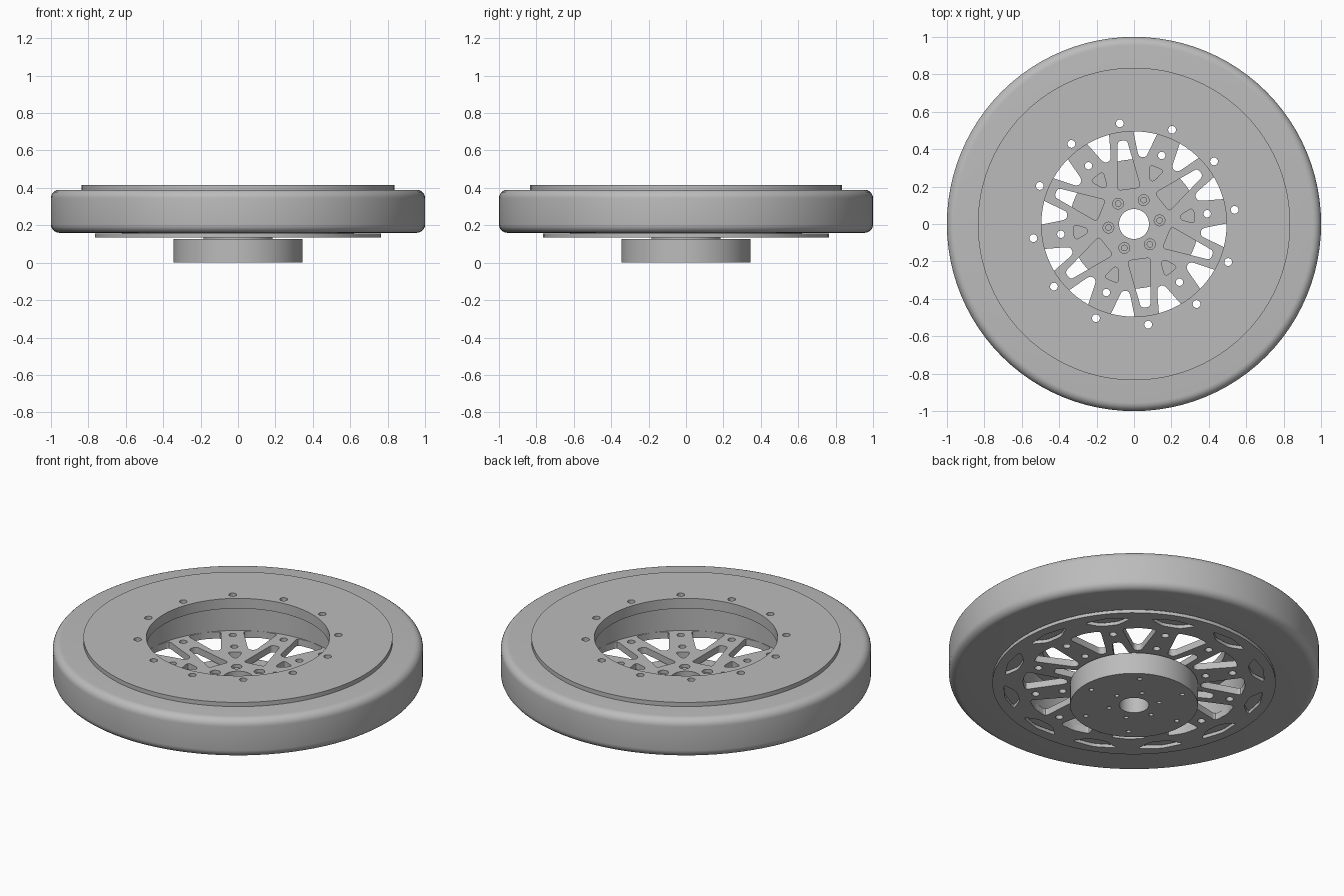
import bpy, bmesh
from math import sin, cos, pi, radians
from mathutils import Vector

cube = bpy.data.objects.get("Cube")
if cube:
    bpy.data.objects.remove(cube, do_unlink=True)

SEG = 96
PHASE = 8            # angular offset of the hole pattern, degrees

grey = bpy.data.materials.new("plain_grey")
grey.use_nodes = True
COLOUR = (0.5, 0.5, 0.5, 1)
grey.diffuse_color = COLOUR
grey.node_tree.nodes["Principled BSDF"].inputs["Base Color"].default_value = COLOUR


def finish(name, mesh):
    """Link a mesh as an object, weld it and shade it."""
    bm = bmesh.new()
    bm.from_mesh(mesh)
    bmesh.ops.remove_doubles(bm, verts=bm.verts, dist=0.0002)
    bmesh.ops.recalc_face_normals(bm, faces=bm.faces)
    bm.to_mesh(mesh)
    bm.free()
    mesh.materials.clear()
    mesh.materials.append(grey)
    obj = bpy.data.objects.new(name, mesh)
    bpy.context.collection.objects.link(obj)
    bpy.ops.object.select_all(action='DESELECT')
    obj.select_set(True)
    bpy.context.view_layer.objects.active = obj
    bpy.ops.object.shade_smooth_by_angle(angle=radians(30))
    return obj


def lathe(name, profile):
    """Revolve a closed (radius, z) profile around z."""
    bm = bmesh.new()
    rings = [[bm.verts.new((r * cos(2 * pi * i / SEG), r * sin(2 * pi * i / SEG), z))
              for i in range(SEG)] for r, z in profile]
    for k, a in enumerate(rings):
        b = rings[(k + 1) % len(rings)]
        for i in range(SEG):
            j = (i + 1) % SEG
            bm.faces.new((a[i], a[j], b[j], b[i]))
    mesh = bpy.data.meshes.new(name)
    bm.to_mesh(mesh)
    bm.free()
    return finish(name, mesh)


def circle(radius, dist=0, angle=0, n=16):
    """Outline of a round hole at a polar position."""
    a = radians(angle)
    return [(dist * cos(a) + radius * cos(2 * pi * i / n),
             dist * sin(a) + radius * sin(2 * pi * i / n)) for i in range(n)]


def rounded(corners, fillet, angle):
    """Rounded polygon from (radial, sideways) corners, turned by angle."""
    pts, a = [], radians(angle)
    cs = [Vector(c) for c in corners]
    for i, c in enumerate(cs):
        ends = []
        for other in (cs[i - 1], cs[(i + 1) % len(cs)]):
            d = other - c
            ends.append(c + d.normalized() * min(fillet, d.length * 0.45))
        for t in (0, 0.25, 0.5, 0.75, 1):
            p = ends[0] * (1 - t) ** 2 + c * 2 * t * (1 - t) + ends[1] * t * t
            pts.append((p.x * cos(a) - p.y * sin(a), p.x * sin(a) + p.y * cos(a)))
    return pts


def mirrored(half):
    """Close a half outline by mirroring it sideways."""
    return half + [(r, -s) for r, s in reversed(half) if s]


def around(count, shape, start=PHASE):
    """Repeat an outline function evenly around the axis."""
    return [shape(start + 360 / count * k) for k in range(count)]


def plate(name, z0, z1, outlines):
    """Flat plate: the first outline is the edge, the others are openings."""
    curve = bpy.data.curves.new(name + "_outline", 'CURVE')
    curve.dimensions = '2D'
    curve.fill_mode = 'BOTH'
    curve.extrude = (z1 - z0) / 2
    for outline in outlines:
        spline = curve.splines.new('POLY')
        spline.points.add(len(outline) - 1)
        for point, (x, y) in zip(spline.points, outline):
            point.co = (x, y, 0, 1)
        spline.use_cyclic_u = True
    helper = bpy.data.objects.new(name + "_helper", curve)
    bpy.context.collection.objects.link(helper)
    deps = bpy.context.evaluated_depsgraph_get()
    mesh = bpy.data.meshes.new_from_object(helper.evaluated_get(deps))
    bpy.data.objects.remove(helper, do_unlink=True)
    bpy.data.curves.remove(curve)
    mesh.name = name
    for v in mesh.vertices:
        v.co.z += (z0 + z1) / 2
    return finish(name, mesh)


# Tyre: thick ring with rounded outer edges
R = 0.045
edge = [(1 - R + R * cos(t), z + R * sin(t))
        for z, first in ((0.16 + R, -pi / 2), (0.39 - R, 0))
        for t in [first + pi / 2 * i / 6 for i in range(7)]]
lathe("tyre", [(0.6, 0.16)] + edge + [(0.6, 0.39)])

# Raised clamp ring with a circle of bolt holes
rim_holes = around(12, lambda a: circle(0.021, 0.543, a))
plate("clamp_ring", 0.355, 0.415,
      [circle(0.835, n=SEG), circle(0.495, n=SEG)] + rim_holes)

# Spoked plate: lattice of keystone, wedge and slot openings
keystone = mirrored([(0.19, 0.062), (0.45, 0.025)])
wedge = mirrored([(0.36, 0.02), (0.585, 0.095), (0.602, 0)])
small = mirrored([(0.25, 0.012), (0.325, 0.043)])
slot = mirrored([(0.64, 0.05), (0.69, 0.13), (0.715, 0)])
openings = (around(6, lambda a: rounded(keystone, 0.02, a), PHASE + 30)
            + around(12, lambda a: rounded(wedge, 0.025, a), PHASE + 15)
            + around(6, lambda a: rounded(small, 0.025, a))
            + around(12, lambda a: rounded(slot, 0.025, a))
            + around(6, lambda a: circle(0.02, 0.395, a)) + rim_holes)
bore = circle(0.08, n=48)


def bolts(radius):
    return around(6, lambda a: circle(radius, 0.138, a))


plate("spoke_plate_lower", 0.135, 0.155,
      [circle(0.765, n=SEG), bore] + openings + bolts(0.015))
plate("spoke_plate_upper", 0.155, 0.175,
      [circle(0.62, n=SEG), bore] + [o for o in openings
       if max(x * x + y * y for x, y in o) < 0.38] + bolts(0.029))

# Hub with centre bore, inner bolts and an outer circle of small holes
plate("hub_spacer", 0.127, 0.136, [circle(0.185, n=SEG), bore] + bolts(0.015))
plate("hub_cap", 0.1, 0.128, [circle(0.345, n=SEG), bore])
plate("hub", 0, 0.1, [circle(0.345, n=SEG), bore] + bolts(0.012)
      + around(6, lambda a: circle(0.013, 0.285, a), -4))
